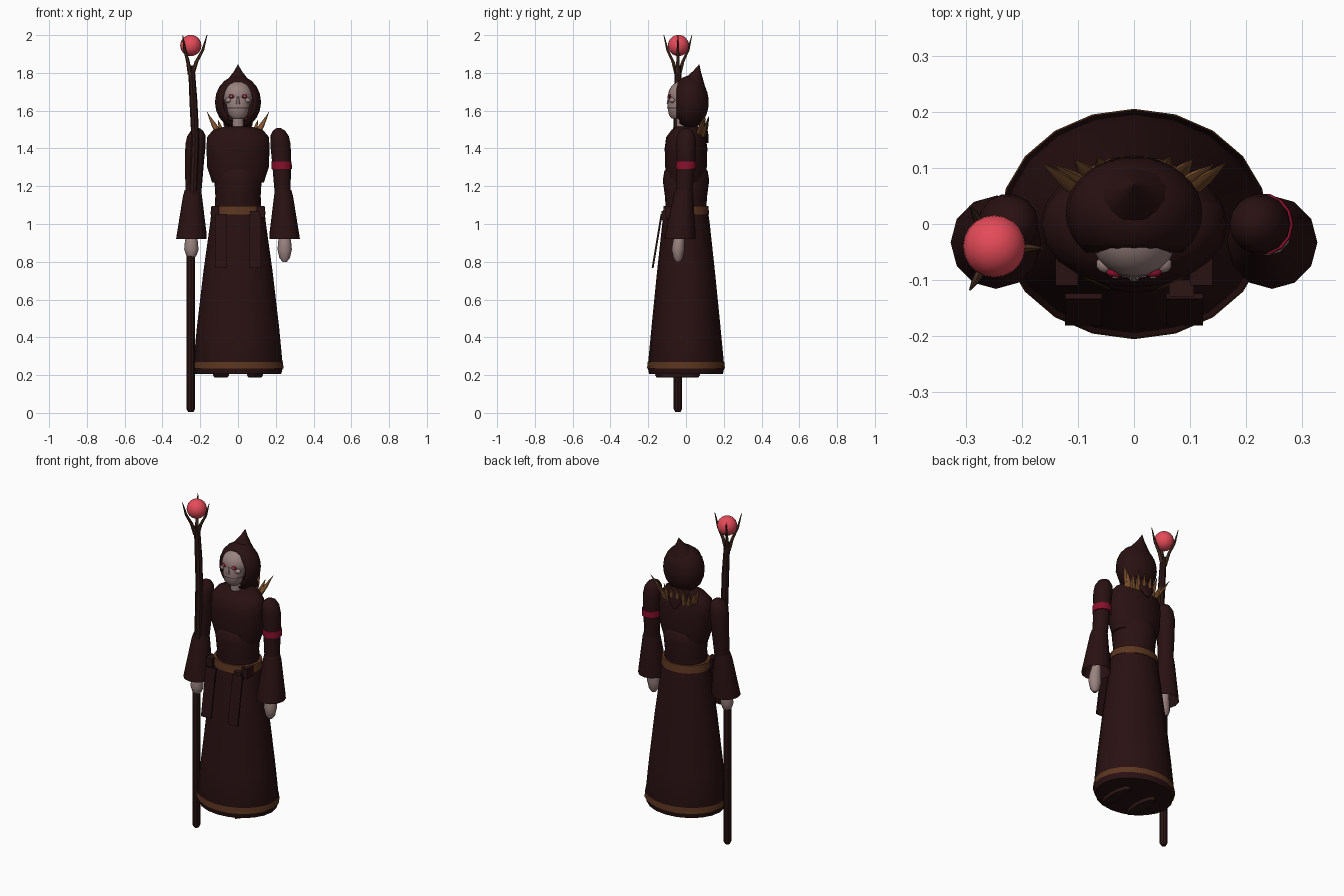
import bpy, bmesh, math
from mathutils import Matrix, Vector


def material(name, r, g, b):
    m = bpy.data.materials.new(name)
    m.diffuse_color = (r, g, b, 1)
    return m


CLOTH = material("dark cloth", 0.022, 0.0055, 0.006)
TRIM = material("brown leather", 0.105, 0.036, 0.014)
BONE = material("tan spike", 0.21, 0.085, 0.028)
SKIN = material("pale skin", 0.32, 0.225, 0.215)
BAND = material("crimson band", 0.25, 0.005, 0.025)
ORB = material("glowing red", 0.78, 0.07, 0.10)
WOOD = material("dark wood", 0.024, 0.008, 0.007)
TWIG = material("prong wood", 0.07, 0.03, 0.016)
BLACK = material("mouth shadow", 0.05, 0.03, 0.03)


def finish(name, bm, mat, smooth=True):
    bmesh.ops.recalc_face_normals(bm, faces=bm.faces)
    me = bpy.data.meshes.new(name)
    bm.to_mesh(me)
    bm.free()
    ob = bpy.data.objects.new(name, me)
    bpy.context.collection.objects.link(ob)
    me.materials.append(mat)
    if smooth:
        bpy.ops.object.select_all(action='DESELECT')
        ob.select_set(True)
        bpy.context.view_layer.objects.active = ob
        bpy.ops.object.shade_smooth_by_angle(angle=math.radians(40))
    return ob


def loft(name, rings, mat, n=20, caps=True):
    """Skin elliptical rings given as (x, y, z, radius x, radius y)."""
    bm = bmesh.new()
    loops = []
    for x, y, z, rx, ry in rings:
        loops.append([bm.verts.new((x + rx * math.cos(2 * math.pi * i / n),
                                    y + ry * math.sin(2 * math.pi * i / n), z)) for i in range(n)])
    for a, b in zip(loops, loops[1:]):
        for i in range(n):
            j = (i + 1) % n
            bm.faces.new((a[i], a[j], b[j], b[i]))
    if caps:
        bm.faces.new(loops[0])
        bm.faces.new(loops[-1])
    return finish(name, bm, mat)


def ball(name, centre, radii, mat, u=16, v=10):
    bm = bmesh.new()
    bmesh.ops.create_uvsphere(bm, u_segments=u, v_segments=v, radius=1)
    bm.transform(Matrix.Translation(centre) @ Matrix.Diagonal((*radii, 1)))
    return finish(name, bm, mat)


def box(name, centre, size, mat, tilt=0):
    bm = bmesh.new()
    bmesh.ops.create_cube(bm, size=1)
    bm.transform(Matrix.Translation(centre) @ Matrix.Rotation(tilt, 4, 'X') @ Matrix.Diagonal((*size, 1)))
    return finish(name, bm, mat, False)


# Robe skirt, hem trim and belt
loft("robe_skirt", [(0, 0, .205, .228, .195), (0, 0, .24, .238, .203), (0, 0, .45, .218, .183),
                    (0, 0, .75, .183, .153), (0, 0, 1.0, .148, .126), (0, 0, 1.09, .138, .113)], CLOTH)
loft("hem_trim", [(0, 0, .235, .241, .206), (0, 0, .27, .238, .203)], TRIM, caps=False)
loft("belt", [(0, 0, 1.05, .146, .123), (0, 0, 1.095, .141, .118)], TRIM)

# Torso
loft("waist", [(0, 0, 1.05, .125, .105), (0, 0, 1.15, .12, .112), (0, 0, 1.23, .125, .123),
               (0, 0, 1.28, .115, .115), (0, 0, 1.32, .08, .085)], CLOTH)
loft("chest", [(0, 0, 1.22, .137, .098), (0, 0, 1.3, .163, .11), (0, 0, 1.4, .167, .113),
               (0, 0, 1.46, .164, .105), (0, .01, 1.5, .13, .085), (0, .01, 1.515, .07, .06)], CLOTH)

# Neck and head
loft("neck", [(0, -.02, 1.48, .03, .03), (0, -.02, 1.58, .03, .03)], SKIN, 12)
ball("skull", (0, -.015, 1.68), (.08, .08, .078), SKIN, 20, 14)
loft("jaw", [(0, -.045, 1.558, .03, .03), (0, -.045, 1.575, .05, .045), (0, -.045, 1.615, .06, .053),
             (0, -.04, 1.66, .066, .055), (0, -.035, 1.69, .068, .055)], SKIN, 16)
loft("mouth_line", [(0, -.045, 1.612, .0605, .054), (0, -.045, 1.617, .061, .0545)], BLACK, 16, False)
loft("nose", [(0, -.092, 1.635, .012, .012), (0, -.09, 1.68, .005, .006)], SKIN, 6)
for s in (-1, 1):
    ball("cheekbone", (s * .05, -.072, 1.655), (.018, .016, .014), SKIN, 10, 8)
    ball("eye", (s * .034, -.087, 1.676), (.016, .009, .011), BAND, 10, 8)
    ball("pupil", (s * .034, -.094, 1.676), (.007, .004, .006), SKIN, 8, 6)

# Hood: an egg with its front opened, its peak leaning back
bm = bmesh.new()
bmesh.ops.create_uvsphere(bm, u_segments=20, v_segments=16, radius=1)
bm.transform(Matrix.Translation((0, .02, 1.645)) @ Matrix.Diagonal((.122, .1, .14, 1)) @ Matrix.Rotation(math.pi / 2, 4, 'X'))
gone = []
for f in bm.faces:
    c = f.calc_center_median()
    if c.y < -.05 or (c.y < 0 and c.z < 1.58 and abs(c.x) < .045):
        gone.append(f)
bmesh.ops.delete(bm, geom=gone, context='FACES')
hood = finish("hood", bm, CLOTH)
solid = hood.modifiers.new("thickness", 'SOLIDIFY')
solid.thickness = .01
loft("hood_peak", [(0, .035, 1.73, .08, .065), (0, .043, 1.775, .047, .045),
                   (0, .058, 1.81, .02, .02), (0, .07, 1.845, .001, .001)], CLOTH, 12)
loft("back_cowl", [(0, .113, 1.43, .008, .006), (0, .105, 1.47, .045, .014),
                   (0, .09, 1.52, .075, .02), (0, .075, 1.55, .08, .02)], CLOTH, 12)

# Spiked collar, from the shoulders round to the back: base, then tip
SPIKES = [((.10, .06, 1.47), (.163, .108, 1.592)), ((.092, .072, 1.47), (.14, .105, 1.56)),
          ((.078, .085, 1.46), (.105, .115, 1.55)), ((.05, .09, 1.46), (.065, .12, 1.57)),
          ((.018, .095, 1.46), (.022, .122, 1.57))]
for s in (-1, 1):
    for a, b in SPIKES:
        a, b = Vector((s * a[0], *a[1:])), Vector((s * b[0], *b[1:]))
        m = a.lerp(b, .45)
        loft("collar_spike", [(*a, .017, .012), (*m, .013, .01), (*b, .001, .001)], BONE, 8)

# Arms, sleeves, hands, feet and hanging strips
for s in (-1, 1):
    loft("upper_arm", [(s * .238, -.012, 1.12, .04, .042), (s * .235, -.008, 1.2, .044, .046),
                       (s * .23, 0, 1.33, .05, .05), (s * .225, 0, 1.42, .054, .054),
                       (s * .22, 0, 1.465, .049, .05), (s * .217, 0, 1.495, .032, .034),
                       (s * .215, 0, 1.508, .01, .01)], CLOTH, 14)
    loft("flared_sleeve", [(s * .247, -.033, .92, .081, .083), (s * .245, -.03, .945, .079, .081),
                           (s * .241, -.014, 1.15, .05, .052), (s * .239, -.011, 1.18, .043, .045)],
         CLOTH, 12, False)
    low = .80 if s > 0 else .815
    loft("hand", [(s * .247, -.042, low, .012, .012), (s * .247, -.042, low + .02, .028, .025),
                  (s * .247, -.042, .865, .038, .034), (s * .247, -.038, .91, .034, .031),
                  (s * .245, -.03, .96, .025, .025), (s * .242, -.015, 1.12, .025, .025)], SKIN, 12)
    loft("foot", [(s * .09, -.045, .188, .035, .11), (s * .09, -.045, .2, .042, .12),
                  (s * .09, -.03, .26, .035, .08)], WOOD, 12)
    box("hanging_strip", (s * .09, -.153, .91), (.066, .01, .29), CLOTH, -.165)
    box("strip_loop", (s * .12, -.08, 1.065), (.04, .06, .06), CLOTH)
loft("arm_band", [(.2315, 0, 1.29, .054, .055), (.23, 0, 1.33, .054, .055)], BAND, 14)
box("belt_pouch", (.085, -.115, 1.045), (.045, .03, .05), WOOD)

# Staff with a gentle bend
sx, sy = -.25, -.043
loft("staff", [(sx, sy, .005, .014, .014), (sx, sy, .02, .022, .022), (sx, sy, .85, .022, .022),
               (-.238, sy, 1.15, .021, .021), (-.226, sy - .005, 1.45, .021, .021),
               (-.236, sy, 1.65, .021, .021), (-.247, sy, 1.84, .017, .017)], WOOD, 8)

# Orb held by three prongs
ball("orb", (sx, sy + .003, 1.945), (.056, .056, .056), ORB, 20, 14)
for k in range(3):
    a = 2 * math.pi * k / 3
    path = [(.008, 1.79, .012), (.03, 1.86, .01), (.063, 1.92, .008), (.086, 2.0, .002)]
    loft("orb_prong", [(sx + r * math.cos(a), sy + r * math.sin(a), z, w, w) for r, z, w in path], TWIG, 6)
